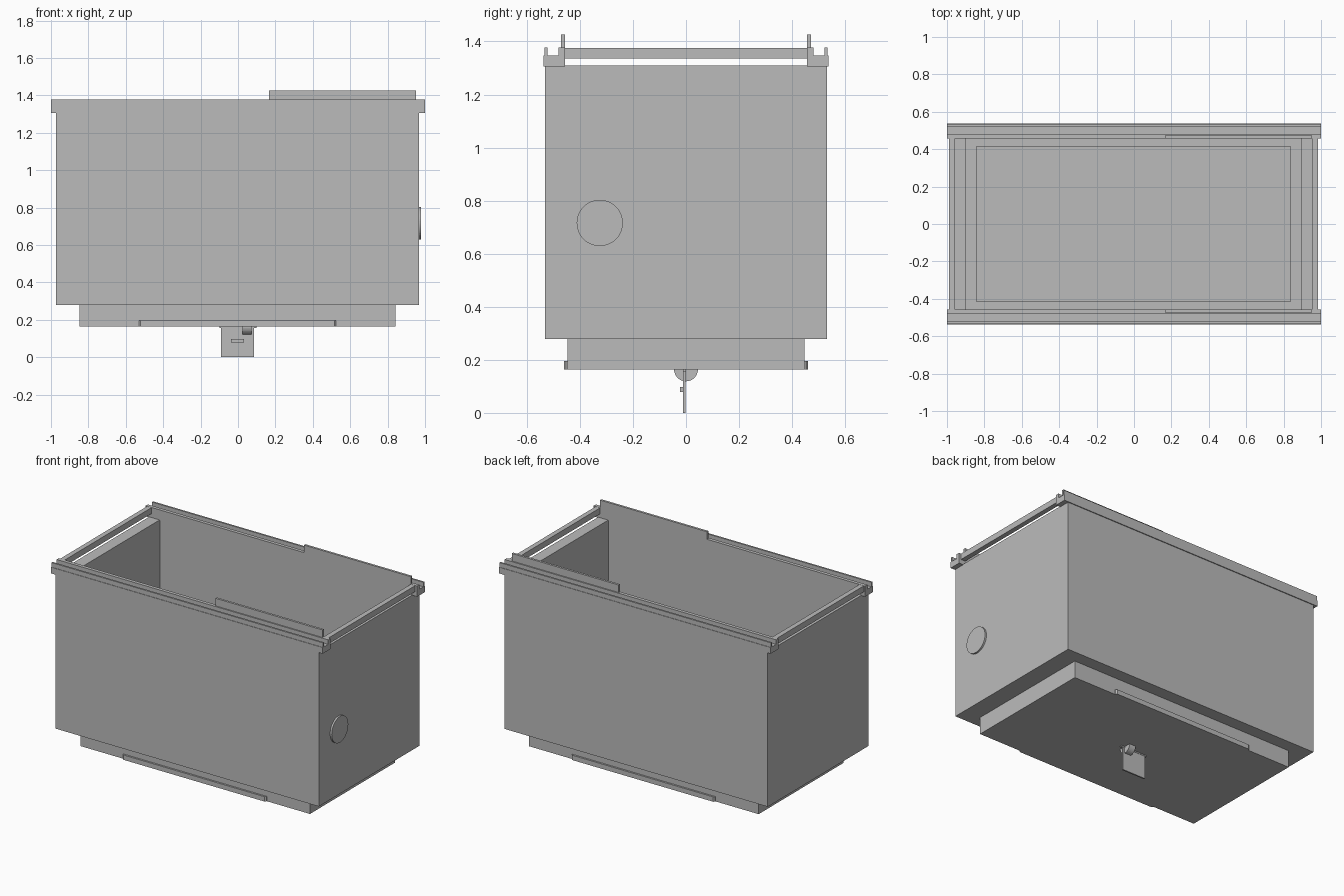
import bpy, bmesh, math

if "Cube" in bpy.data.objects:
    bpy.data.objects.remove(bpy.data.objects["Cube"])

grey = bpy.data.materials.new("plain_grey")
grey.diffuse_color = (0.5, 0.5, 0.5, 1)
grey.use_nodes = True
grey.node_tree.nodes["Principled BSDF"].inputs["Base Color"].default_value = grey.diffuse_color


def finish(name, bm):
    bmesh.ops.recalc_face_normals(bm, faces=bm.faces)
    me = bpy.data.meshes.new(name)
    bm.to_mesh(me)
    bm.free()
    me.materials.append(grey)
    ob = bpy.data.objects.new(name, me)
    bpy.context.collection.objects.link(ob)
    return ob


def box(name, x0, x1, y0, y1, z0, z1):
    bm = bmesh.new()
    bmesh.ops.create_cube(bm, size=1)
    for v in bm.verts:
        v.co = (x1 if v.co.x > 0 else x0, y1 if v.co.y > 0 else y0, z1 if v.co.z > 0 else z0)
    return finish(name, bm)


def extrude_profile(name, pts, place, a, b):
    """Closed 2D profile swept from a to b; place maps (u, v, w) to xyz."""
    bm = bmesh.new()
    face = bm.faces.new([bm.verts.new(place(u, v, a)) for u, v in pts])
    far = [bm.verts.new(place(u, v, b)) for u, v in pts]
    near = list(face.verts)
    bm.faces.new(far)
    n = len(pts)
    for i in range(n):
        j = (i + 1) % n
        bm.faces.new((near[i], near[j], far[j], far[i]))
    return finish(name, bm)


# Open tank: rectangular rings lofted up the outside and down the inside
rings = [(-0.848, 0.843, 0.447, 0.163), (-0.848, 0.843, 0.447, 0.278),
         (-0.974, 0.967, 0.531, 0.278), (-0.974, 0.967, 0.531, 1.31),
         (-0.897, 0.893, 0.459, 1.31), (-0.897, 0.893, 0.459, 0.33),
         (-0.842, 0.838, 0.415, 0.33), (-0.842, 0.838, 0.415, 0.19)]
bm = bmesh.new()
loops = [[bm.verts.new(p) for p in ((x0, -y, z), (x1, -y, z), (x1, y, z), (x0, y, z))]
         for x0, x1, y, z in rings]
for a, b in zip(loops, loops[1:]):
    for i in range(4):
        j = (i + 1) % 4
        bm.faces.new((a[i], a[j], b[j], b[i]))
bm.faces.new(loops[0])
bm.faces.new(loops[-1])
finish("tank_body", bm)

# Channel rails along the long edges, with raised plates and lower flanges
channel = [(0.457, 1.306), (0.537, 1.306), (0.537, 1.347), (0.534, 1.347), (0.534, 1.377),
           (0.522, 1.377), (0.522, 1.347), (0.48, 1.347), (0.48, 1.377), (0.457, 1.377)]
flange = [(-0.53, 0.44), (0.525, 0.44), (0.525, 0.452), (0.517, 0.459),
          (-0.522, 0.459), (-0.53, 0.452)]
for side, s in (("front", -1), ("back", 1)):
    extrude_profile(side + "_rail", channel, lambda u, v, w: (w, s * u, v), -1, 1)
    box(side + "_raised_plate", 0.165, 0.953, *sorted((s * 0.457, s * 0.472)), 1.37, 1.427)
    extrude_profile(side + "_flange", flange, lambda u, v, w: (u, s * v, w), 0.163, 0.195)

# Cross bars joining the rails at both ends
box("left_cross_bar", -0.99, -0.957, -0.48, 0.48, 1.336, 1.376)
box("right_cross_bar", 0.952, 0.985, -0.48, 0.48, 1.336, 1.376)

# Round cap on the right end
circle = [(-0.325 + 0.087 * math.cos(t * math.tau / 48), 0.716 + 0.087 * math.sin(t * math.tau / 48))
          for t in range(48)]
extrude_profile("round_cap", circle, lambda u, v, w: (w, u, v), 0.96, 0.979)

# Tab hanging below, with its mount, catch and half-round knob
box("hanging_tab", -0.09, 0.086, -0.012, -0.002, 0, 0.165)
box("tab_mount", -0.10, 0.10, -0.012, 0.0, 0.155, 0.165)
box("tab_catch", -0.037, 0.033, -0.023, -0.01, 0.079, 0.098)
half = [(0.045 * math.cos(t * math.pi / 16), 0.164 - 0.045 * math.sin(t * math.pi / 16)) for t in range(17)]
extrude_profile("half_round_knob", half, lambda u, v, w: (w, u, v), 0.025, 0.072)
